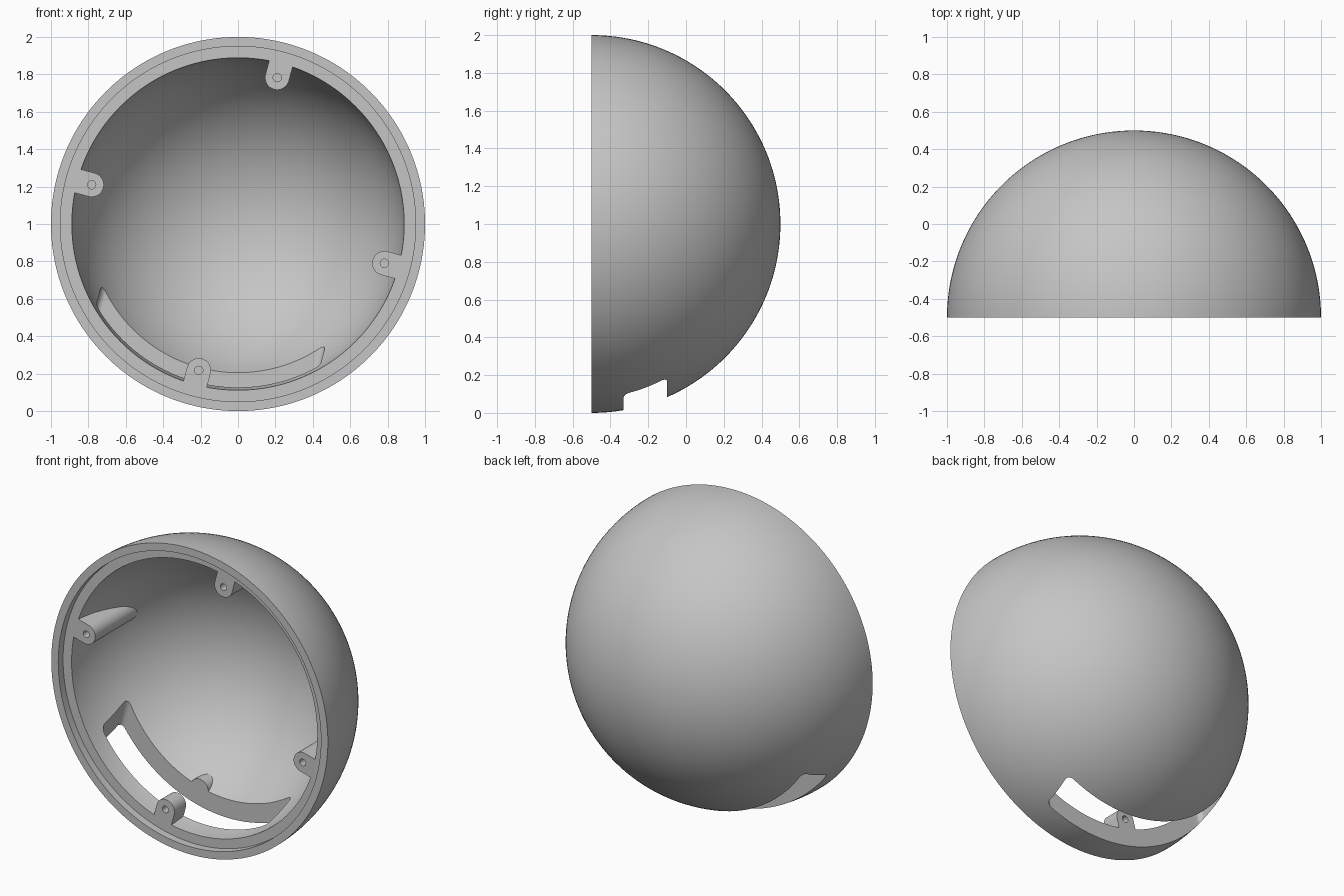
import bpy, bmesh, math
from math import sin, cos, pi, radians

cube = bpy.data.objects.get("Cube")
if cube:
    bpy.data.objects.remove(cube)

CENTRE = (0, -0.5, 1)        # centre of the dome, in the rim plane
OUTER, INNER = 1.0, 0.89     # shell radii
LIP, STEP = 0.95, 0.05       # rim rebate radius and depth
TILT = -15                   # turn of the inner fittings about the dome axis
BOSS_R, BOSS_W = 0.81, 0.065

grey = bpy.data.materials.new("plain grey")
grey.use_nodes = True
colour = (0.56, 0.56, 0.56, 1)
grey.diffuse_color = colour
grey.node_tree.nodes["Principled BSDF"].inputs["Base Color"].default_value = colour


def make(name, bm, angle=0):
    """Turn a bmesh into an object turned by angle about the dome axis."""
    bmesh.ops.remove_doubles(bm, verts=bm.verts, dist=1e-5)
    bmesh.ops.recalc_face_normals(bm, faces=bm.faces)
    mesh = bpy.data.meshes.new(name)
    bm.to_mesh(mesh)
    bm.free()
    mesh.materials.append(grey)
    ob = bpy.data.objects.new(name, mesh)
    bpy.context.collection.objects.link(ob)
    ob.location = CENTRE
    ob.rotation_euler.y = -radians(angle)
    return ob


def revolve(name, profile, steps=160):
    """Spin a pole-to-pole chain of (radius, depth) points about the dome axis."""
    bm = bmesh.new()
    vs = [bm.verts.new((r, y, 0)) for r, y in profile]
    edges = [bm.edges.new(pair) for pair in zip(vs, vs[1:])]
    bmesh.ops.spin(bm, geom=vs + edges, cent=(0, 0, 0), axis=(0, 1, 0),
                   angle=2 * pi, steps=steps)
    return make(name, bm)


def prism(name, outline, push, angle=0):
    """Solid between a closed outline and its copy moved by push."""
    bm = bmesh.new()
    near_ring = [bm.verts.new(p) for p in outline]
    far_ring = [bm.verts.new([a + b for a, b in zip(p, push)]) for p in outline]
    bm.faces.new(near_ring)
    bm.faces.new(far_ring)
    for i in range(len(outline)):
        bm.faces.new((near_ring[i - 1], near_ring[i], far_ring[i], far_ring[i - 1]))
    return make(name, bm, angle)


def arc(radius, start, end, n):
    return [(radius * cos(a), radius * sin(a))
            for a in (start + (end - start) * i / n for i in range(n + 1))]


def boolean(ob, cutter, operation):
    bpy.context.view_layer.update()
    mod = ob.modifiers.new("cut", 'BOOLEAN')
    mod.object, mod.operation, mod.solver = cutter, operation, 'EXACT'
    bpy.context.view_layer.objects.active = ob
    bpy.ops.object.modifier_apply(modifier=mod.name)


# Hollow dome with a rebated rim
inside_start = math.asin(STEP / INNER)
dome = revolve("dome_shell",
               arc(OUTER, pi / 2, 0, 48) + [(LIP, 0), (LIP, STEP)]
               + arc(INNER, inside_start, pi / 2, 48))

# Helpers: trimming ball for the bosses and rounded slot cutter
ball = revolve("boss_trimmer", arc(INNER + 0.005, -pi / 2, pi / 2, 96))
half, near, far, fillet = 0.62, 0.17, 0.40, 0.035
corners = [(far - fillet, half - fillet), (near + fillet, half - fillet),
           (near + fillet, fillet - half), (far - fillet, fillet - half)]
slot_outline = [(0.3, y + a, z + b) for i, (y, z) in enumerate(corners)
                for a, b in arc(fillet, i * pi / 2, (i + 1) * pi / 2, 8)]
slot = prism("slot_cutter", slot_outline, (1, 0, 0), 270 + TILT)
helpers = [ball, slot]
boolean(dome, slot, 'DIFFERENCE')

# Four screw bosses running from the rebate back into the dome
parts = [dome]
for name, angle in [("top_boss", 90), ("right_boss", 180),
                    ("bottom_boss", 270), ("left_boss", 360)]:
    outline = [(BOSS_R + x, STEP, z) for x, z in arc(BOSS_W, pi / 2, 3 * pi / 2, 24)]
    outline += [(0.93, STEP, -BOSS_W), (0.93, STEP, BOSS_W)]
    boss = prism(name, outline, (0, 0.6, 0), angle + TILT)
    hole = prism("hole_cutter", [(BOSS_R + x, 0, z) for x, z in arc(0.022, 0, 2 * pi, 24)[:-1]],
                 (0, 0.25, 0), angle + TILT)
    helpers.append(hole)
    boolean(boss, ball, 'INTERSECT')
    boolean(boss, hole, 'DIFFERENCE')
    if name == "bottom_boss":
        boolean(boss, slot, 'DIFFERENCE')
    parts.append(boss)

for ob in helpers:
    bpy.data.objects.remove(ob)
bpy.context.view_layer.update()

# Smooth curves, crisp edges
bpy.ops.object.select_all(action='DESELECT')
for ob in parts:
    ob.select_set(True)
bpy.context.view_layer.objects.active = dome
bpy.ops.object.shade_smooth_by_angle(angle=radians(30))
